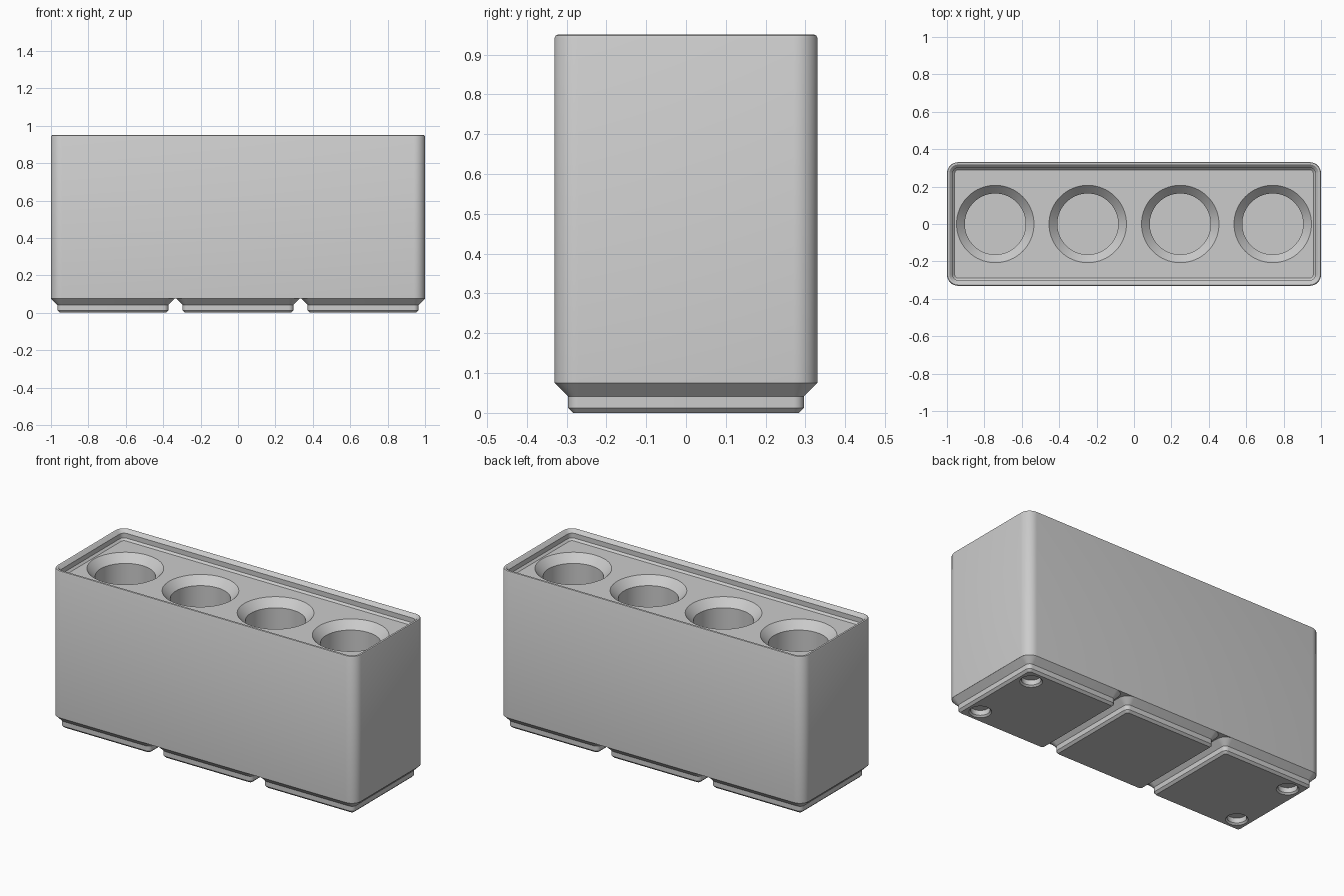
import bpy, bmesh
from math import cos, sin, pi, radians

old = bpy.data.objects.get("Cube")
if old:
    bpy.data.objects.remove(old, do_unlink=True)

grey = bpy.data.materials.new("plain_grey")
grey.use_nodes = True
colour = (0.6, 0.6, 0.6, 1)
grey.diffuse_color = colour
grey.node_tree.nodes["Principled BSDF"].inputs["Base Color"].default_value = colour


def rounded_ring(hx, hy, r, z, steps=8):
    """Rounded rectangle outline, counter-clockwise."""
    pts = []
    for q, (sx, sy) in enumerate([(1, 1), (-1, 1), (-1, -1), (1, -1)]):
        for i in range(steps + 1):
            a = (q + i / steps) * pi / 2
            pts.append((sx * (hx - r) + r * cos(a), sy * (hy - r) + r * sin(a), z))
    return pts


def circle_ring(r, z, sides=64):
    return [(r * cos(2 * pi * i / sides), r * sin(2 * pi * i / sides), z) for i in range(sides)]


def loft(name, rings, location=(0, 0, 0)):
    """Closed solid through a stack of matching outlines."""
    bm = bmesh.new()
    loops = [[bm.verts.new(p) for p in ring] for ring in rings]
    n = len(loops[0])
    for a, b in zip(loops, loops[1:]):
        for i in range(n):
            j = (i + 1) % n
            bm.faces.new((a[i], a[j], b[j], b[i]))
    bm.faces.new(loops[0][::-1])
    bm.faces.new(loops[-1])
    bmesh.ops.recalc_face_normals(bm, faces=bm.faces)
    mesh = bpy.data.meshes.new(name)
    bm.to_mesh(mesh)
    bm.free()
    mesh.materials.append(grey)
    obj = bpy.data.objects.new(name, mesh)
    obj.location = location
    bpy.context.collection.objects.link(obj)
    return obj


def activate(obj):
    bpy.ops.object.select_all(action='DESELECT')
    obj.select_set(True)
    bpy.context.view_layer.objects.active = obj


def drill(obj, profile, x, y):
    """Cut a round hole given by (radius, height) pairs."""
    cutter = loft("hole_cutter", [circle_ring(r, z) for r, z in profile], (x, y, 0))
    cutter.hide_render = True
    mod = obj.modifiers.new("hole", 'BOOLEAN')
    mod.operation = 'DIFFERENCE'
    mod.solver = 'EXACT'
    mod.object = cutter
    activate(obj)
    bpy.ops.object.modifier_apply(modifier=mod.name)
    bpy.data.objects.remove(cutter, do_unlink=True)


def finish(obj):
    activate(obj)
    bpy.ops.object.shade_smooth_by_angle(angle=radians(30))


HALF_X, HALF_Y, CORNER = 1.0, 0.3305, 0.06
PITCH = 0.669

# Body: outer wall, rounded rim, stepped lip and recessed deck as (inset, height)
body_profile = [(0, 0.0757), (0, 0.942), (0.003, 0.948), (0.008, 0.95), (0.013, 0.949),
                (0.03, 0.932), (0.03, 0.9036), (0.0414, 0.8924)]
body = loft("body", [rounded_ring(HALF_X - d, HALF_Y - d, CORNER - d, z) for d, z in body_profile])

# Four deep round wells with chamfered mouths
well = [(0.163, 0.12), (0.163, 0.8464), (0.207, 0.8924), (0.207, 0.97)]
for i in range(4):
    drill(body, well, (i - 1.5) * 0.4945, 0)
finish(body)

# Three stepped feet, the outer two with round pockets at the outer corners
foot_profile = [(0.047, 0), (0.0343, 0.0127), (0.0343, 0.0414), (0, 0.0757)]
pocket = [(0.06, -0.02), (0.06, 0), (0.051, 0.009), (0.051, 0.038)]
for side, name in zip((-1, 0, 1), ("right_foot", "middle_foot", "left_foot")):
    rings = [rounded_ring(HALF_Y - d, HALF_Y - d, CORNER - d, z) for d, z in foot_profile]
    foot = loft(name, rings, (side * PITCH, 0, 0))
    if side:
        for y in (-0.207, 0.207):
            drill(foot, pocket, side * (PITCH + 0.207), y)
    finish(foot)
